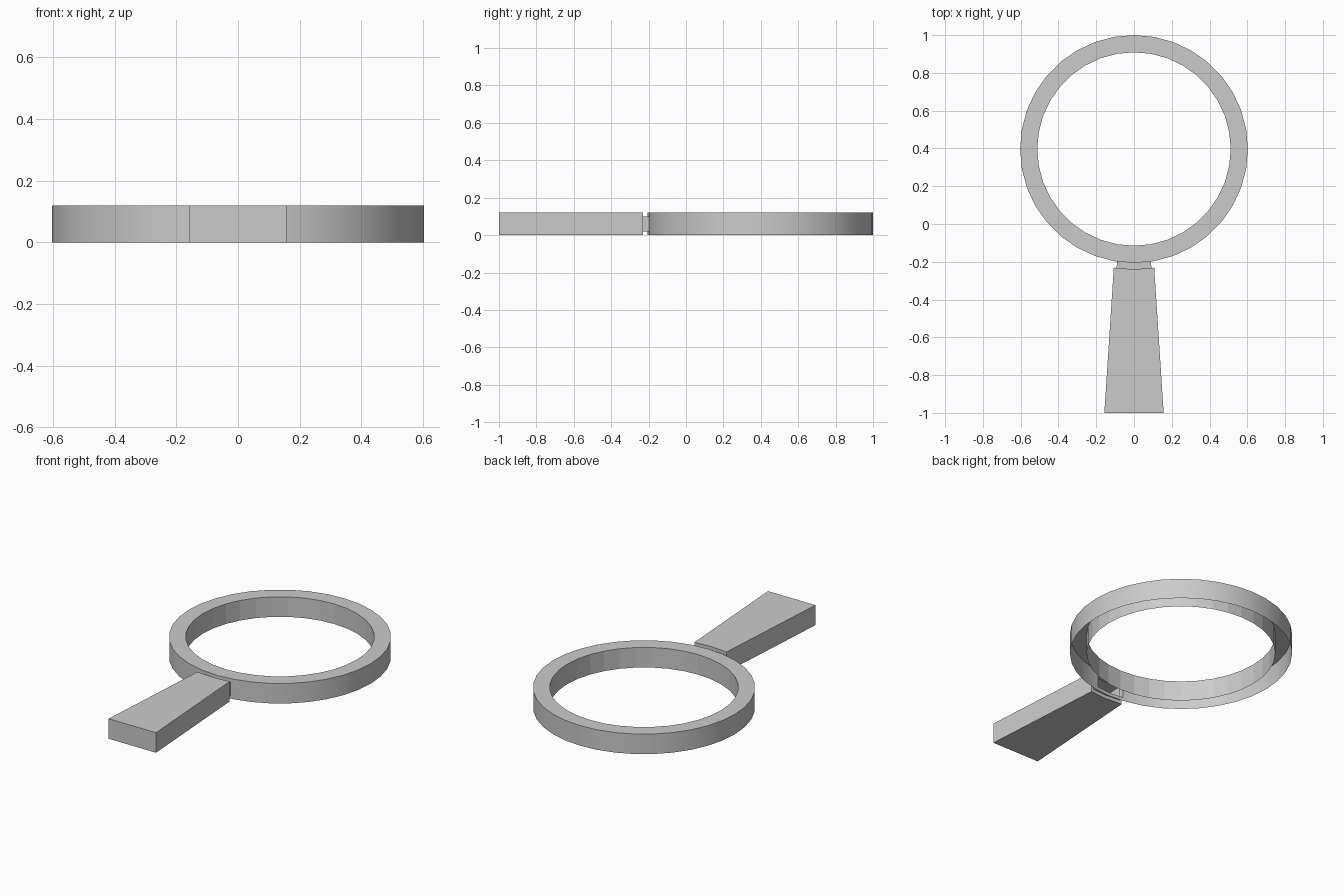
import bpy, bmesh
from math import sin, cos, pi
from mathutils import Vector

if "Cube" in bpy.data.objects:
    bpy.data.objects.remove(bpy.data.objects["Cube"])

H = 0.12                     # thickness of the whole body
Z0, Z1 = 0.02, 0.10          # neck height range
CY, RO, RI, N = 0.397, 0.603, 0.512, 36
INSET = 0.86                 # neck width relative to the ring segments


def at(p, z):
    return Vector((p[0], p[1], z))


def inset_points(left, mid, right):
    m = Vector(mid)
    return [m.lerp(Vector(left), INSET), m, m.lerp(Vector(right), INSET)]


def frame(faces, pts):
    """Wall over two segments with a rectangular opening for the neck."""
    ins = inset_points(*pts)
    for i in (0, 1):
        a, b, c, d = pts[i], pts[i + 1], ins[i], ins[i + 1]
        faces.append([at(a, 0), at(b, 0), at(d, Z0), at(c, Z0)])
        faces.append([at(c, Z1), at(d, Z1), at(b, H), at(a, H)])
    for o, n in ((pts[0], ins[0]), (pts[2], ins[2])):
        faces.append([at(o, 0), at(n, Z0), at(n, Z1), at(o, H)])


def build(name, faces, flat=lambda p: False):
    bm = bmesh.new()
    for f in faces:
        bm.faces.new([bm.verts.new(v) for v in f])
    bmesh.ops.remove_doubles(bm, verts=bm.verts[:], dist=1e-5)
    bmesh.ops.recalc_face_normals(bm, faces=bm.faces[:])
    me = bpy.data.meshes.new(name)
    bm.to_mesh(me)
    bm.free()
    ob = bpy.data.objects.new(name, me)
    bpy.context.collection.objects.link(ob)
    bpy.ops.object.select_all(action='DESELECT')
    ob.select_set(True)
    bpy.context.view_layer.objects.active = ob
    bpy.ops.object.shade_smooth_by_angle(angle=pi / 6)
    for p in me.polygons:
        if flat(p):
            p.use_smooth = False
    return ob


def circ(r, i):
    a = -pi / 2 + 2 * pi * i / N
    return (r * cos(a), CY + r * sin(a))


# Ring: channel open underneath, with a neck opening in the outer wall
faces = []
for i in range(N):
    a, b, c, d = circ(RO, i), circ(RO, i + 1), circ(RI, i), circ(RI, i + 1)
    faces.append([at(a, H), at(b, H), at(d, H), at(c, H)])
    faces.append([at(d, 0), at(c, 0), at(c, H), at(d, H)])
    if 0 < i < N - 1:
        faces.append([at(a, 0), at(b, 0), at(b, H), at(a, H)])
ring_pts = [circ(RO, -1), circ(RO, 0), circ(RO, 1)]
frame(faces, ring_pts)
build("lens_ring", faces,
      lambda p: (p.center - Vector((0, CY, p.center.z))).length < RI + 0.005)

# Handle: tapered block whose inner end follows the ring
end = [(-0.107, -0.231), (0, -0.24), (0.107, -0.231)]
butt = [(-0.157, -1), (0.157, -1)]
outline = [end[0], butt[0], butt[1], end[2], end[1]]
faces = [[at(p, 0) for p in outline], [at(p, H) for p in outline]]
for a, b in zip(outline[:3], outline[1:4]):
    faces.append([at(a, 0), at(b, 0), at(b, H), at(a, H)])
frame(faces, end)
build("handle", faces)

# Neck: short open tube joining ring and handle
r, h = inset_points(*ring_pts), inset_points(*end)
faces = []
for i in (0, 1):
    for z in (Z0, Z1):
        faces.append([at(r[i], z), at(r[i + 1], z), at(h[i + 1], z), at(h[i], z)])
for i in (0, 2):
    faces.append([at(r[i], Z0), at(h[i], Z0), at(h[i], Z1), at(r[i], Z1)])
build("neck", faces)
